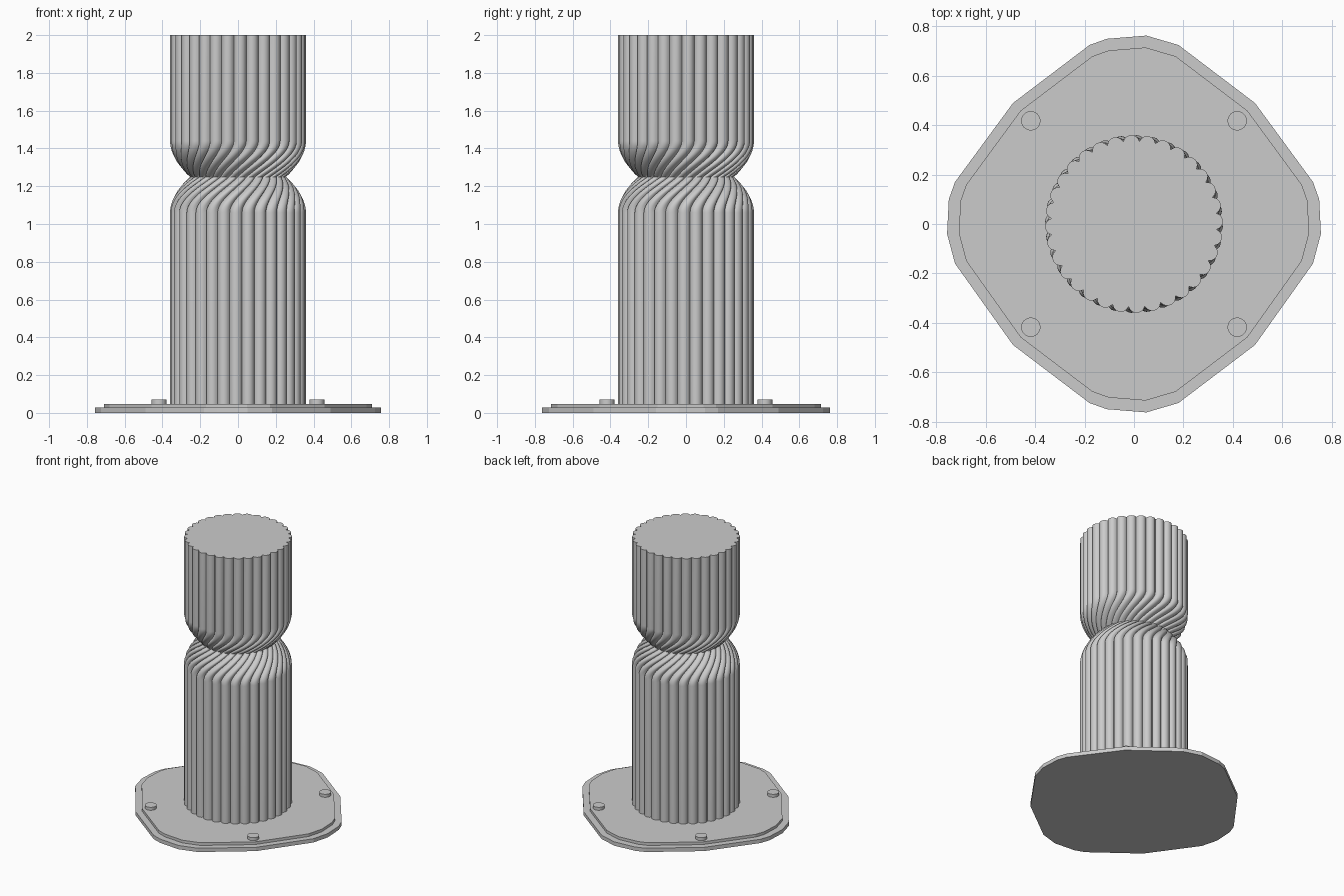
import bpy, bmesh
from math import cos, sin, pi, sqrt, radians

cube = bpy.data.objects.get("Cube")
if cube:
    bpy.data.objects.remove(cube, do_unlink=True)

grey = bpy.data.materials.new("plain grey")
grey.use_nodes = True
COLOUR = (0.6, 0.6, 0.6, 1)
grey.diffuse_color = COLOUR
grey.node_tree.nodes["Principled BSDF"].inputs["Base Color"].default_value = COLOUR


def loft(name, rings, smooth=None):
    """Skin a stack of equal rings and close both ends."""
    bm = bmesh.new()
    loops = [[bm.verts.new(p) for p in ring] for ring in rings]
    n = len(loops[0])
    for low, high in zip(loops, loops[1:]):
        for i in range(n):
            j = (i + 1) % n
            bm.faces.new((low[i], low[j], high[j], high[i]))
    bm.faces.new(loops[0][::-1])
    bm.faces.new(loops[-1])
    bmesh.ops.recalc_face_normals(bm, faces=bm.faces)
    mesh = bpy.data.meshes.new(name)
    bm.to_mesh(mesh)
    bm.free()
    mesh.materials.append(grey)
    obj = bpy.data.objects.new(name, mesh)
    bpy.context.collection.objects.link(obj)
    if smooth:
        bpy.ops.object.select_all(action='DESELECT')
        obj.select_set(True)
        bpy.context.view_layer.objects.active = obj
        bpy.ops.object.shade_smooth_by_angle(angle=radians(smooth))
    return obj


def slab(name, outline, z0, z1, smooth=None):
    return loft(name, [[(x, y, z) for x, y in outline] for z in (z0, z1)], smooth)


# Stepped base plates: a rounded diamond with mirrored ends
end_x = [(.725, .17), (.75, .1), (.757, -.04), (.725, -.16)]
end_y = [(.18, .725), (.05, .763), (-.11, .75), (-.18, .725)]
c = .49
outline = ([(c, c)] + end_x + [(c, -c)] + [(x, -y) for x, y in end_y]
           + [(-c, -c)] + [(-x, y) for x, y in end_x[::-1]]
           + [(-c, c)] + end_y[::-1])
slab("lower_base_plate", outline, 0, .028)
slab("upper_base_plate", [(x * .937, y * .937) for x, y in outline], .026, .048)

# Four bolt heads
for sx in (-1, 1):
    for sy in (-1, 1):
        ring = [(sx * .418 + .039 * cos(k * pi / 16),
                 sy * .418 + .039 * sin(k * pi / 16)) for k in range(32)]
        slab("bolt_head", ring, .046, .07, 40)

# Fluted column section: touching round ribs
RIBS, STEPS = 32, 8
rib_centre, rib_radius = .326, .034
section = []
for i in range(RIBS * STEPS):
    phi = ((i % STEPS) / STEPS - .5) * 2 * pi / RIBS
    r = rib_centre * cos(phi) + sqrt(rib_radius ** 2 - (rib_centre * sin(phi)) ** 2)
    section.append((r, i * 2 * pi / (RIBS * STEPS)))

# Column with a pinched, twisted waist
WAIST, HALF, TWIST = 1.25, .19, radians(60)


def column_ring(z):
    t = max(-1, min(1, (z - WAIST) / HALF))
    pinch = 1 - .29 * (1 - abs(t)) ** 1.9
    turn = TWIST * (1.5 * t - .5 * t ** 3) / 2
    return [(r * pinch * cos(a + turn), r * pinch * sin(a + turn), z) for r, a in section]


waist_levels = [WAIST + HALF * k / 16 for k in range(-16, 17)]
loft("fluted_column", [column_ring(z) for z in [.04] + waist_levels + [2]], 40)
